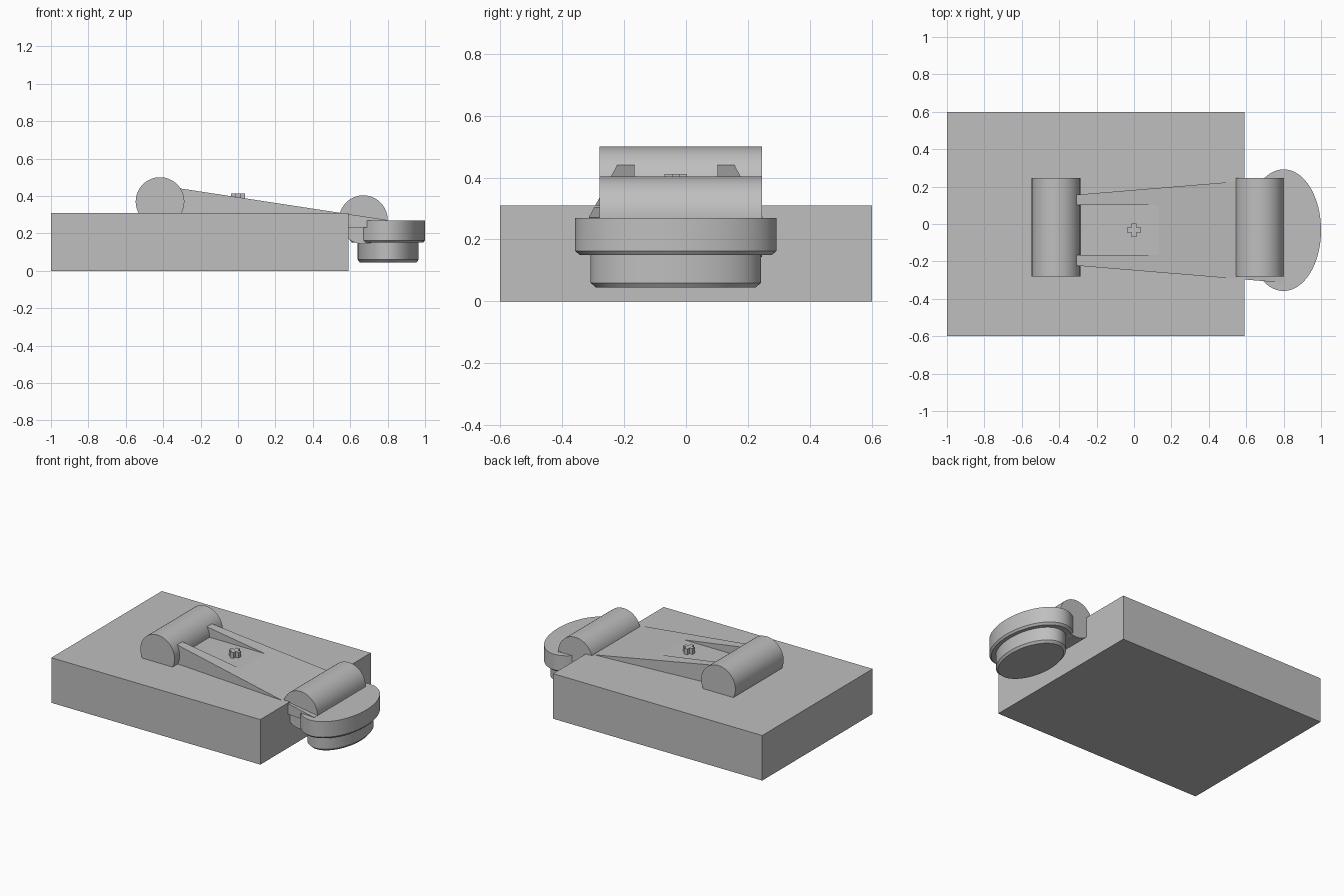
import bpy
import bmesh
import math
from mathutils import Matrix

if "Cube" in bpy.data.objects:
    bpy.data.objects.remove(bpy.data.objects["Cube"])

grey = bpy.data.materials.new("plain_grey")
grey.diffuse_color = (0.52, 0.52, 0.52, 1)
grey.use_nodes = True
grey.node_tree.nodes["Principled BSDF"].inputs["Base Color"].default_value = grey.diffuse_color
MID_Y = -0.033


def finish(name, bm, smooth=False):
    bmesh.ops.recalc_face_normals(bm, faces=bm.faces)
    mesh = bpy.data.meshes.new(name)
    bm.to_mesh(mesh)
    bm.free()
    mesh.materials.append(grey)
    ob = bpy.data.objects.new(name, mesh)
    bpy.context.collection.objects.link(ob)
    if smooth:
        bpy.ops.object.select_all(action='DESELECT')
        ob.select_set(True)
        bpy.context.view_layer.objects.active = ob
        bpy.ops.object.shade_smooth_by_angle(angle=math.radians(30))
    return ob


def box(name, x0, x1, y0, y1, z0, z1):
    bm = bmesh.new()
    bmesh.ops.create_cube(bm, size=1)
    for v in bm.verts:
        v.co = ((x0 + x1) / 2 + v.co.x * (x1 - x0),
                (y0 + y1) / 2 + v.co.y * (y1 - y0),
                (z0 + z1) / 2 + v.co.z * (z1 - z0))
    return finish(name, bm)


def roller(name, x, z, r=0.13, y0=-0.28, y1=0.245):
    bm = bmesh.new()
    m = Matrix.Translation((x, (y0 + y1) / 2, z)) @ Matrix.Rotation(math.pi / 2, 4, 'X')
    bmesh.ops.create_cone(bm, cap_ends=True, segments=64, radius1=r, radius2=r,
                          depth=y1 - y0, matrix=m)
    finish(name, bm, True)


def oval(name, x, rings, n=96):
    """Stack of elliptical rings given as (z, x radius, y radius)."""
    bm = bmesh.new()
    loops = []
    for z, rx, ry in rings:
        loops.append([bm.verts.new((x + rx * math.cos(2 * math.pi * i / n),
                                    MID_Y + ry * math.sin(2 * math.pi * i / n), z))
                      for i in range(n)])
    bm.faces.new(loops[0])
    bm.faces.new(loops[-1])
    for a, b in zip(loops, loops[1:]):
        for i in range(n):
            j = (i + 1) % n
            bm.faces.new((a[i], a[j], b[j], b[i]))
    finish(name, bm, True)


# Base block
box("base_block", -1, 0.59, -0.6, 0.6, 0, 0.31)

# Rollers at both ends of the arm
roller("rear_roller", -0.417, 0.37)
roller("front_roller", 0.67, 0.273)

# Sloping arm that widens toward the front
bm = bmesh.new()
bmesh.ops.create_cube(bm, size=2)
for v in bm.verts:
    front = v.co.x > 0
    half = 0.281 if front else 0.182
    top = 0.271 if front else 0.454
    v.co = (0.8 if front else -0.4,
            MID_Y + math.copysign(half, v.co.y),
            top if v.co.z > 0 else 0.23)
arm = finish("arm", bm)

# Level recess between the two prongs of the arm
cutter = box("recess_cutter", -0.6, 0.3, -0.166, 0.102, 0.373, 0.7)
cutter.hide_render = True
cutter.hide_viewport = True
cutter.display_type = 'WIRE'
mod = arm.modifiers.new("recess", 'BOOLEAN')
mod.operation = 'DIFFERENCE'
mod.solver = 'EXACT'
mod.object = cutter

# Small plus-shaped peg
bm = bmesh.new()
a, b = 0.037, 0.013
quarter = [(a, -b), (a, b), (b, b)]
outline = []
for k in range(4):
    c, s = round(math.cos(k * math.pi / 2)), round(math.sin(k * math.pi / 2))
    outline += [(c * x - s * y, s * x + c * y) for x, y in quarter]
face = bm.faces.new([bm.verts.new((x, MID_Y + y, 0.365)) for x, y in outline])
new = bmesh.ops.extrude_face_region(bm, geom=[face])["geom"]
bmesh.ops.translate(bm, vec=(0, 0, 0.047),
                    verts=[g for g in new if isinstance(g, bmesh.types.BMVert)])
finish("plus_peg", bm)

# Oval head: wide upper disc and narrower lower disc
oval("upper_disc", 0.8, [(0.15, 0.19, 0.31), (0.163, 0.2, 0.325), (0.27, 0.2, 0.325)])
oval("lower_disc", 0.803, [(0.045, 0.152, 0.258), (0.06, 0.163, 0.275), (0.16, 0.163, 0.275)])
